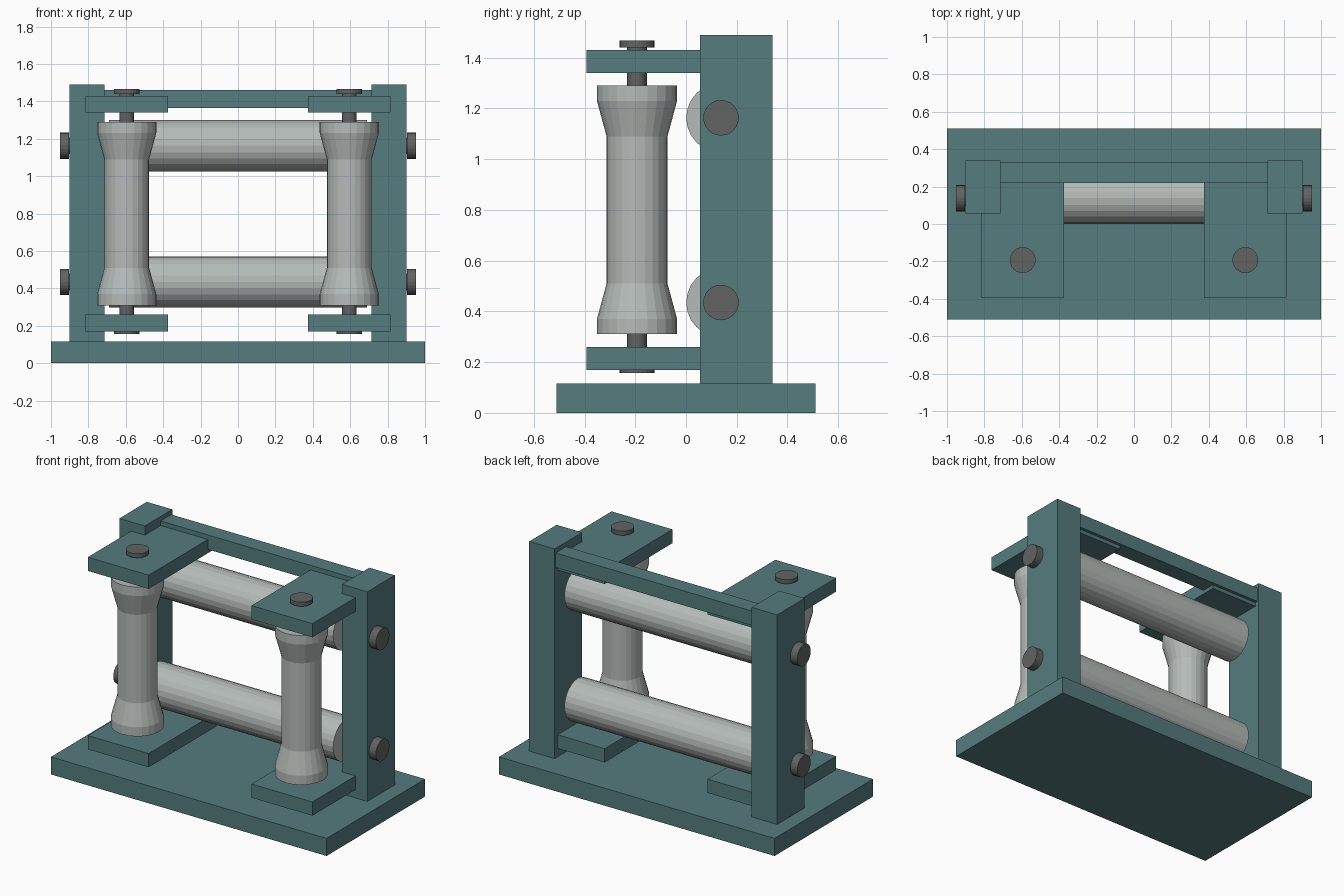
import bpy
import bmesh
import math
from mathutils import Matrix

cube = bpy.data.objects.get("Cube")
if cube:
    bpy.data.objects.remove(cube, do_unlink=True)


def make_material(name, rgb):
    mat = bpy.data.materials.new(name)
    mat.use_nodes = True
    colour = (*rgb, 1.0)
    mat.diffuse_color = colour
    mat.node_tree.nodes["Principled BSDF"].inputs["Base Color"].default_value = colour
    return mat


TEAL = make_material("teal paint", (0.09, 0.20, 0.205))
STEEL = make_material("pale steel", (0.46, 0.50, 0.48))
DARK = make_material("dark steel", (0.12, 0.125, 0.125))


def finish(name, bm, mat):
    bmesh.ops.recalc_face_normals(bm, faces=bm.faces)
    mesh = bpy.data.meshes.new(name)
    bm.to_mesh(mesh)
    bm.free()
    mesh.materials.append(mat)
    obj = bpy.data.objects.new(name, mesh)
    bpy.context.scene.collection.objects.link(obj)
    return obj


def box(name, xs, ys, zs, mat=TEAL):
    """Box between the given limits on each axis."""
    bm = bmesh.new()
    bmesh.ops.create_cube(bm, size=1)
    for v in bm.verts:
        v.co = [lim[0] if c < 0 else lim[1] for c, lim in zip(v.co, (xs, ys, zs))]
    return finish(name, bm, mat)


def turned(name, profile, centre, mat, along_x=False, sides=24):
    """Solid of revolution from (radius, height) points, with flat end caps."""
    bm = bmesh.new()
    rings = []
    for r, h in profile:
        angles = [math.tau * i / sides for i in range(sides)]
        rings.append([bm.verts.new((r * math.cos(a), r * math.sin(a), h)) for a in angles])
    for low, high in zip(rings, rings[1:]):
        for i in range(sides):
            j = (i + 1) % sides
            bm.faces.new((low[i], low[j], high[j], high[i]))
    bm.faces.new(rings[0])
    bm.faces.new(rings[-1])
    obj = finish(name, bm, mat)
    if along_x:
        obj.data.transform(Matrix.Rotation(math.pi / 2, 4, "Y"))
    obj.location = centre
    return obj


def headed_pin(shaft, head, end, thickness, bottom=None):
    """Profile of a shaft with a wider head at both ends."""
    start = -end if bottom is None else bottom
    return [(head, start), (head, start + thickness), (shaft, start + thickness),
            (shaft, end - thickness), (head, end - thickness), (head, end)]


# Frame
box("base_plate", (-1, 1), (-0.51, 0.51), (0, 0.115))
box("top_crossbar", (-0.72, 0.72), (0.22, 0.33), (1.365, 1.46))

# Horizontal rollers on their axles
for label, z in (("lower", 0.435), ("upper", 1.163)):
    centre = (0, 0.138, z)
    turned(f"{label}_horizontal_roller", [(0.137, -0.69), (0.137, 0.69)], centre, STEEL, True)
    turned(f"{label}_horizontal_axle", headed_pin(0.045, 0.07, 0.953, 0.05), centre, DARK, True)

# Waisted profile of the upright rollers, mirrored about mid height
half = [(0.12, 0.29), (0.158, 0.43), (0.158, 0.49)]
waisted = [(r, -h) for r, h in reversed(half)] + half

# Posts, brackets and upright rollers on each side
for side, s in (("left", 1), ("right", -1)):
    box(f"{side}_post", sorted((s * 0.715, s * 0.9)), (0.055, 0.34), (0.115, 1.49))
    for label, z in (("lower", 0.17), ("upper", 1.34)):
        box(f"{side}_{label}_bracket", sorted((s * 0.373, s * 0.815)),
            (-0.393, 0.31), (z, z + 0.09))
    centre = (s * 0.595, -0.193, 0.8)
    turned(f"{side}_upright_roller", waisted, centre, STEEL)
    turned(f"{side}_upright_pin", headed_pin(0.039, 0.069, 0.667, 0.027, -0.643), centre, DARK)
